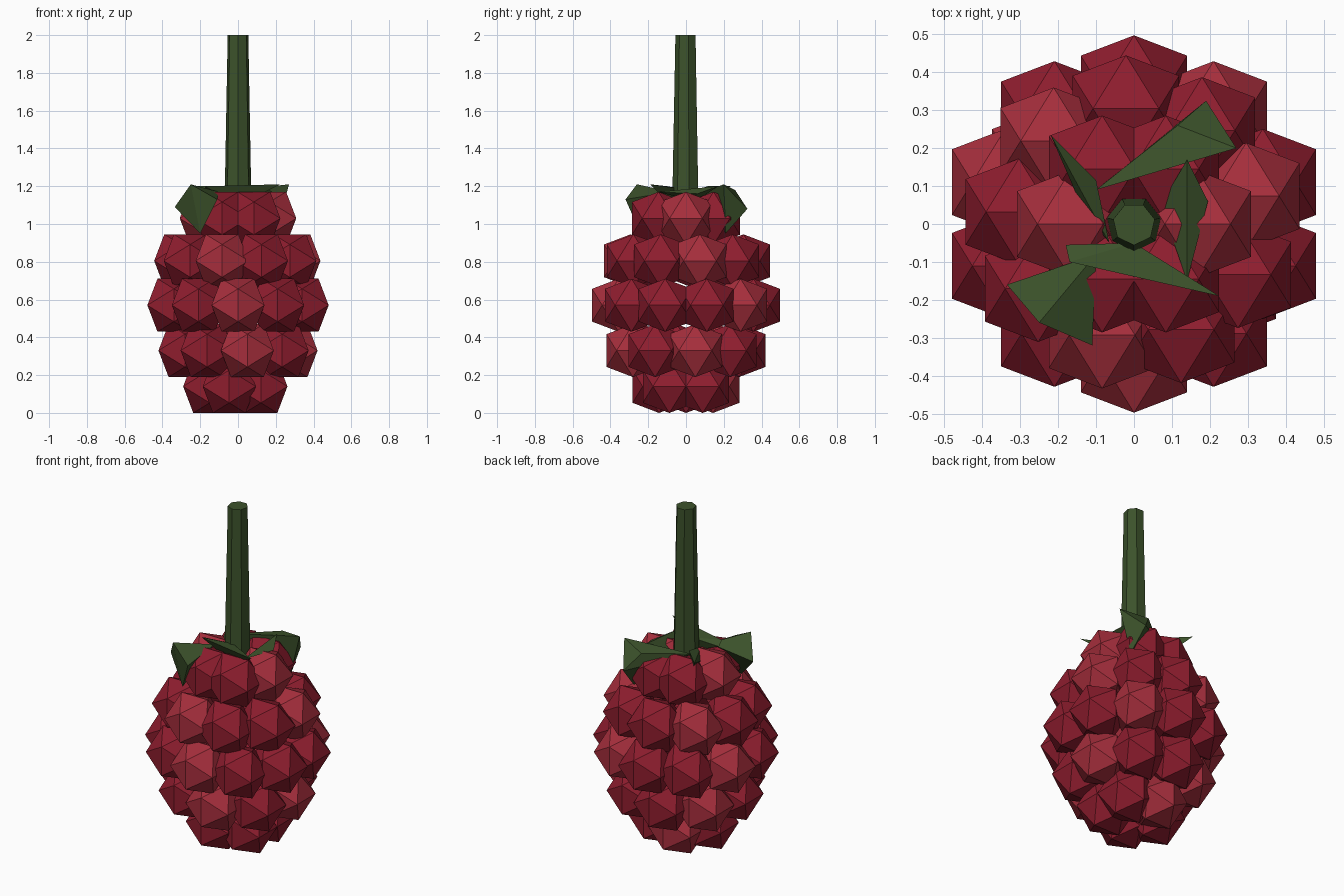
import bpy, bmesh, math
from mathutils import Matrix

if "Cube" in bpy.data.objects:
    bpy.data.objects.remove(bpy.data.objects["Cube"])


def material(name, rgb):
    m = bpy.data.materials.new(name)
    m.diffuse_color = (*rgb, 1)
    m.use_nodes = True
    m.node_tree.nodes["Principled BSDF"].inputs["Base Color"].default_value = m.diffuse_color
    return m


RED = material("red", (0.27, 0.012, 0.027))
PINK = material("light_red", (0.38, 0.027, 0.045))
GREEN = material("green", (0.045, 0.085, 0.024))


def hull_mesh(name, points, mat):
    bm = bmesh.new()
    for p in points:
        bm.verts.new(p)
    res = bmesh.ops.convex_hull(bm, input=bm.verts[:])
    loose = [v for v in bm.verts if not v.link_faces]
    bmesh.ops.delete(bm, geom=loose, context='VERTS')
    bmesh.ops.recalc_face_normals(bm, faces=bm.faces[:])
    me = bpy.data.meshes.new(name)
    bm.to_mesh(me)
    bm.free()
    me.materials.append(mat)
    return me


def add(name, me, loc=(0, 0, 0)):
    ob = bpy.data.objects.new(name, me)
    ob.location = loc
    bpy.context.collection.objects.link(ob)
    return ob


# Drupelet: icosahedron with a horizontal edge along x on top
A, B = 0.165 * 0.8507, 0.165 * 0.5257
ico = []
for s in (1, -1):
    for t in (1, -1):
        ico += [(s * B, 0, t * A), (0, s * A, t * B), (s * A, t * B, 0)]
dark = hull_mesh("drupelet_dark", ico, RED)
light = hull_mesh("drupelet_light", ico, PINK)

# Rings: height, radius, count, start angle, indices of lighter drupelets
rings = [
    (0.14, 0.150, 5, 36, (1,)),
    (0.33, 0.285, 8, 10, (0, 3, 6)),
    (0.57, 0.357, 10, 18, (1, 4, 7)),
    (0.805, 0.305, 9, 14, (0, 3, 6)),
    (1.03, 0.168, 6, 0, (0, 3)),
]
for k, (z, r, n, start, pale) in enumerate(rings):
    for i in range(n):
        a = math.radians(start + 360 * i / n)
        add(f"drupelet_{k + 1}_{i + 1}", light if i in pale else dark,
            (r * math.cos(a), r * math.sin(a), z))

# Stem: seven-sided tapered cylinder
bm = bmesh.new()
bmesh.ops.create_cone(bm, cap_ends=True, segments=7, radius1=0.073, radius2=0.056,
                      depth=0.9)
bmesh.ops.rotate(bm, verts=bm.verts[:], matrix=Matrix.Rotation(math.pi, 3, 'Z')
                 if min(v.co.y for v in bm.verts) > -0.072 else Matrix.Identity(3))
stem = bpy.data.meshes.new("stem")
bm.to_mesh(stem)
bm.free()
stem.materials.append(GREEN)
add("stem", stem, (0, 0, 1.55))

# Sepals: crumpled faceted leaves around the stem base
sepals = [
    [(-.22, .235, 1.2), (-.1, .115, 1.2), (-.065, -.05, 1.15), (-.135, .04, 1.12),
     (-.11, .09, 1.08)],
    [(.19, .325, 1.08), (.115, .26, 1.18), (.27, .2, 1.21), (.2, .21, .95),
     (-.1, .09, 1.17)],
    [(.14, .17, 1.2), (.195, .06, 1.16), (.14, -.15, 1.17), (.07, .05, 1.12)],
    [(-.18, -.055, 1.18), (-.17, -.1, 1.2), (.225, -.19, 1.21), (0, -.08, 1.1),
     (0, -.05, 1.19)],
    [(-.335, -.16, 1.09), (-.25, -.26, 1.21), (-.11, -.32, 1.13), (-.2, -.24, .95),
     (-.1, -.08, 1.17)],
]
for i, pts in enumerate(sepals):
    add(f"sepal_{i + 1}", hull_mesh(f"sepal_{i + 1}", pts, GREEN))
